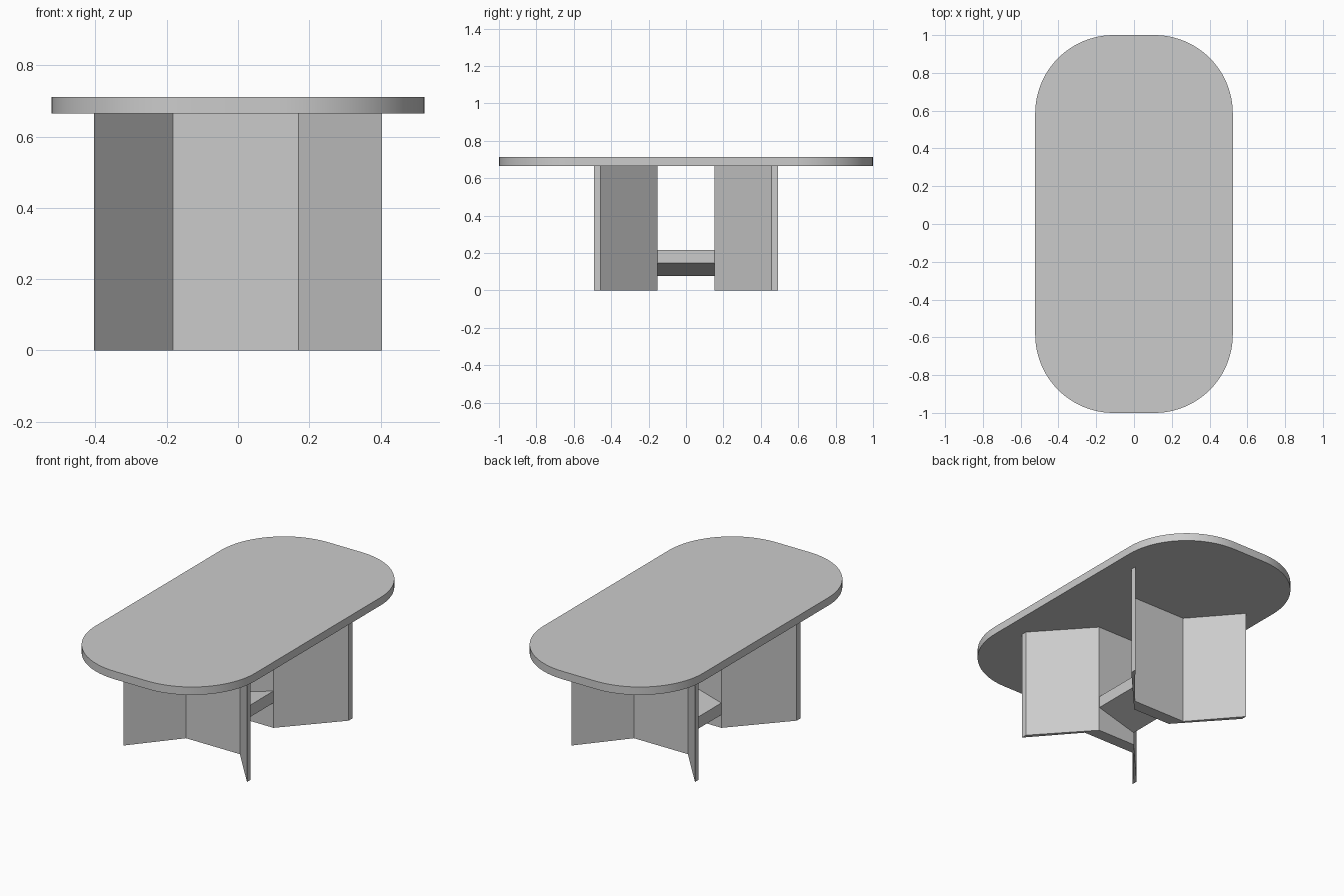
import bpy, bmesh, math

cube = bpy.data.objects.get("Cube")
if cube:
    bpy.data.objects.remove(cube)

grey = bpy.data.materials.new("light_grey")
grey.use_nodes = True
grey.diffuse_color = (0.6, 0.6, 0.6, 1)
grey.node_tree.nodes["Principled BSDF"].inputs["Base Color"].default_value = (0.6, 0.6, 0.6, 1)


def prism(name, outline, offset):
    """Extrude a closed outline of 3D points along an offset."""
    bm = bmesh.new()
    face = bm.faces.new([bm.verts.new(p) for p in outline])
    ext = bmesh.ops.extrude_face_region(bm, geom=[face])
    moved = [v for v in ext["geom"] if isinstance(v, bmesh.types.BMVert)]
    bmesh.ops.translate(bm, verts=moved, vec=offset)
    bmesh.ops.recalc_face_normals(bm, faces=bm.faces)
    mesh = bpy.data.meshes.new(name)
    bm.to_mesh(mesh)
    bm.free()
    mesh.materials.append(grey)
    obj = bpy.data.objects.new(name, mesh)
    bpy.context.collection.objects.link(obj)
    return obj


LEG_TOP, TOP = 0.665, 0.712
HALF_X, HALF_Y, RADIUS, STEPS = 0.523, 1.0, 0.415, 24

# Table top: rectangle with broad round corners
outline = []
for corner, (sx, sy) in enumerate([(1, 1), (-1, 1), (-1, -1), (1, -1)]):
    for i in range(STEPS + 1):
        a = math.pi / 2 * (corner + i / STEPS)
        outline.append((sx * (HALF_X - RADIUS) + RADIUS * math.cos(a),
                        sy * (HALF_Y - RADIUS) + RADIUS * math.sin(a), LEG_TOP))
table_top = prism("table_top", outline, (0, 0, TOP - LEG_TOP))
bpy.ops.object.select_all(action='DESELECT')
table_top.select_set(True)
bpy.context.view_layer.objects.active = table_top
bpy.ops.object.shade_smooth_by_angle(angle=math.radians(30))

# Legs: thick centre with two wings spreading outward, one turned half round
LEG = [(-0.126, -0.152), (-0.404, -0.458), (-0.404, -0.493), (-0.183, -0.225),
       (0.17, -0.225), (0.404, -0.493), (0.404, -0.458), (0.126, -0.152)]
for name, turn in (("front_leg", 1), ("back_leg", -1)):
    prism(name, [(turn * x, turn * y, 0) for x, y in LEG], (0, 0, LEG_TOP))

# Stretcher: board between the legs, sloping down toward the right
BOARD = [(-0.125, 0.077), (0.125, 0.147), (0.125, 0.217), (-0.125, 0.147)]
prism("stretcher", [(x, -0.153, z) for x, z in BOARD], (0, 0.306, 0))
